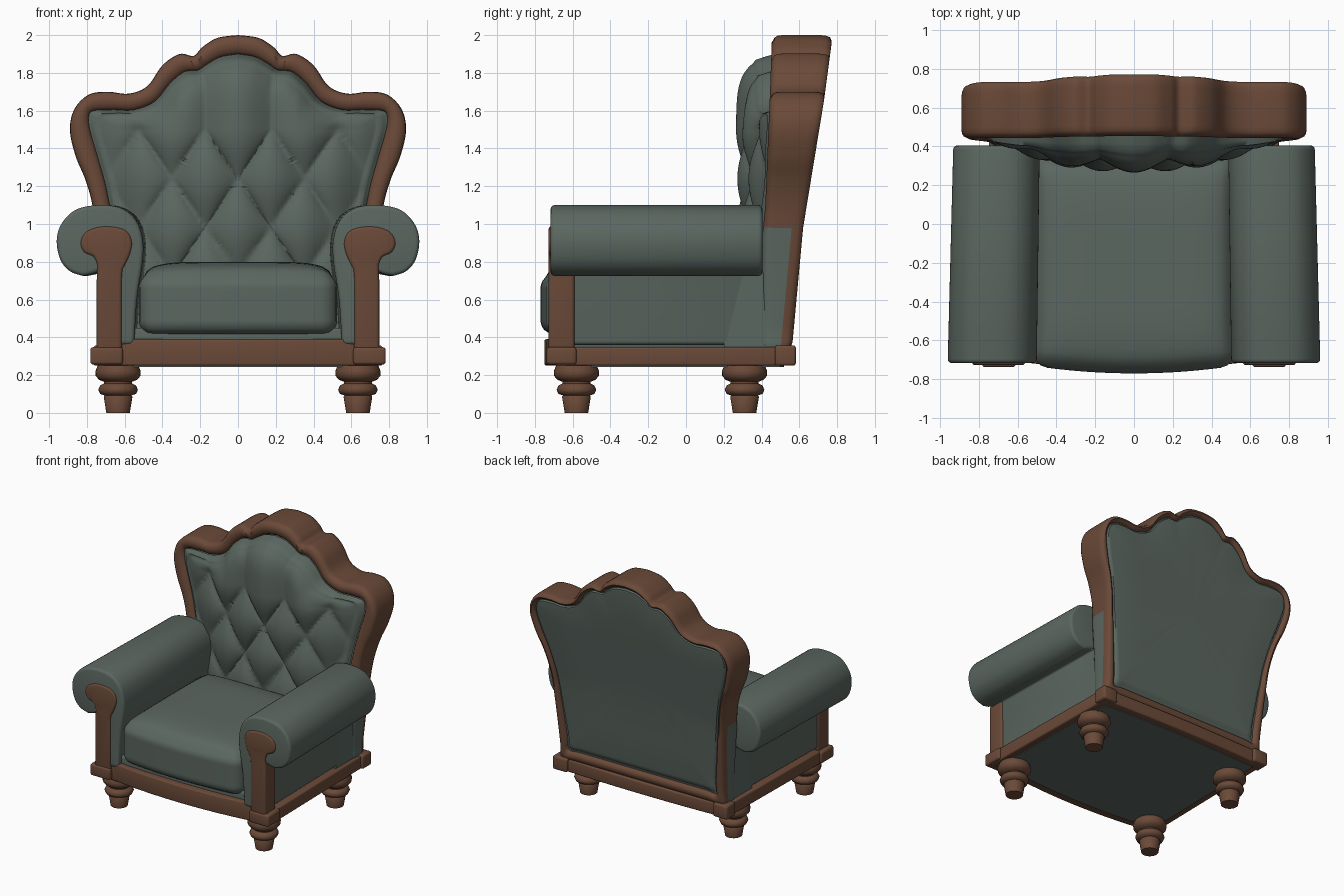
import bpy, bmesh, math
from mathutils import Vector

if "Cube" in bpy.data.objects:
    bpy.data.objects.remove(bpy.data.objects["Cube"])


def material(name, rgb):
    m = bpy.data.materials.new(name)
    m.diffuse_color = (*rgb, 1)
    m.use_nodes = True
    m.node_tree.nodes["Principled BSDF"].inputs["Base Color"].default_value = m.diffuse_color
    return m


GREEN = material("green upholstery", (0.105, 0.135, 0.118))
WOOD = material("brown wood", (0.145, 0.068, 0.040))


def finish(name, bm, mats, bevel=0, angle=40):
    bmesh.ops.recalc_face_normals(bm, faces=bm.faces)
    me = bpy.data.meshes.new(name)
    bm.to_mesh(me)
    bm.free()
    ob = bpy.data.objects.new(name, me)
    bpy.context.collection.objects.link(ob)
    for m in mats:
        me.materials.append(m)
    bpy.ops.object.select_all(action='DESELECT')
    ob.select_set(True)
    bpy.context.view_layer.objects.active = ob
    if bevel:
        b = ob.modifiers.new("bevel", 'BEVEL')
        b.width, b.segments, b.limit_method = bevel, 3, 'ANGLE'
        b.angle_limit = math.radians(40)
        bpy.ops.object.modifier_apply(modifier=b.name)
    bpy.ops.object.shade_smooth_by_angle(angle=math.radians(angle))
    return ob


def smooth(pts, n):
    """Catmull-Rom through points of any dimension."""
    P = [pts[0]] + list(pts) + [pts[-1]]
    out = []
    for i in range(1, len(P) - 2):
        for k in range(n):
            t = k / n
            out.append(tuple(
                0.5 * (2 * b + (c - a) * t + (2 * a - 5 * b + 4 * c - d) * t * t
                       + (3 * b - a - 3 * c + d) * t ** 3)
                for a, b, c, d in zip(*P[i - 1:i + 3])))
    return out + [tuple(pts[-1])]


def prism(name, pts, axis, lo, hi, mat, bevel=0, taper=0):
    """Extrude a 2D outline along y or z."""
    bm = bmesh.new()
    put = (lambda p, h: (p[0], h, p[1])) if axis == 'y' else (lambda p, h: (p[0], p[1], h))
    a, b = ([bm.verts.new(put(p, h)) for p in pts] for h in (lo, hi))
    bm.faces.new(a)
    bm.faces.new(b)
    for i in range(len(pts)):
        j = (i + 1) % len(pts)
        bm.faces.new((a[i], a[j], b[j], b[i]))
    for v in bm.verts:
        v.co.x *= 1 - taper * (v.co.y + 0.7)
    return finish(name, bm, [mat], bevel)


def box(name, x0, x1, y0, y1, z0, z1, mat, bevel=0):
    return prism(name, [(x0, y0), (x1, y0), (x1, y1), (x0, y1)], 'z', z0, z1, mat, bevel)


def loft(bm, rings, pick, closed=True):
    vs = [[bm.verts.new(p) for p in r] for r in rings]
    n = len(vs[0])
    for k in range(len(vs) - 1):
        for i in range(n):
            j = (i + 1) % n
            f = bm.faces.new((vs[k][i], vs[k][j], vs[k + 1][j], vs[k + 1][i]))
            f.material_index = pick(k, f.calc_center_median())
    bm.faces.new(vs[-1]).material_index = pick(len(vs) - 1, None)


def table(z, rows):
    for (a, u), (b, v) in zip(rows, rows[1:]):
        if z < b:
            return u + (v - u) * max(0, (z - a) / (b - a))
    return rows[-1][1]


# Back outline, half: outer x, z and inner x, z
half = smooth([
    (0, .33, 0, .5), (.3, .33, .28, .5), (.6, .33, .5, .5), (.715, .33, .58, .5),
    (.722, .45, .59, .58), (.735, .7, .62, .75), (.755, .98, .66, 1.0), (.775, 1.12, .68, 1.1),
    (.81, 1.24, .705, 1.22), (.86, 1.36, .745, 1.36), (.89, 1.5, .785, 1.5),
    (.865, 1.61, .79, 1.57), (.79, 1.685, .765, 1.6), (.69, 1.70, .66, 1.605),
    (.58, 1.69, .55, 1.605), (.48, 1.73, .44, 1.65), (.40, 1.84, .36, 1.745),
    (.31, 1.90, .285, 1.805), (.235, 1.89, .21, 1.815), (.19, 1.935, .165, 1.845),
    (.11, 1.985, .09, 1.885), (0, 2.0, 0, 1.90)], 6)
loop = half + [(-a, b, -c, d) for a, b, c, d in half[-2:0:-1]]


def y_front(z):
    return table(z, [(.3, .40), (.9, .41), (1.1, .43), (1.7, .455), (2, .465)])


def y_rear(z):
    return table(z, [(.33, .56), (.98, .62), (1.65, .73), (1.95, .77), (2.1, .775)])


def ring(w, yfun, dy, t=1):
    out = []
    for a, b, c, d in loop:
        x, z = (a + (c - a) * w) * t, 1.2 + (b + (d - b) * w - 1.2) * t
        out.append((x, yfun(z) + dy, z))
    return out


# Back frame with rear panel
F, R = y_front, y_rear
rings = [ring(*r) for r in (
    (1.1, F, .04), (.97, F, .015), (.85, F, 0), (.4, F, -.01), (.12, F, .005), (.03, F, .02),
    (0, F, .045), (0, R, -.06), (.03, R, -.03), (.12, R, -.008), (.3, R, 0), (.45, R, -.008),
    (.52, R, -.03), (.6, R, -.03), (.68, R, -.015), (.85, R, -.012),
    (.85, R, -.012, .66), (.85, R, -.012, .33), (.85, R, -.012, .02))]
bm = bmesh.new()
loft(bm, rings, lambda k, c: 0 if k >= 12 or (k <= 6 and c.z < .98) else 1)
finish("back_frame", bm, [GREEN, WOOD], angle=50)


# Tufted back cushion
def cushion_point(x, z, t):
    e = max(0, 1 - (x / .85) ** 2) * max(0, 1 - t ** 8) ** .7
    zz = (min(z, 1.5) - 1.24) / .52
    s = abs(math.sin(math.pi * (x / .35 + zz)) * math.sin(math.pi * (x / .35 - zz)))
    fade = (1 - t ** 5) * (1 if z < 1.5 or abs(x) < .3 else max(.2, 1 - (z - 1.5) * 8))
    y = y_front(z) + .01 - e * (y_front(z) - .255) + .065 * fade * (1 - s ** .55)
    if abs(t - .955) < .008:
        y -= .012
    return (x, y, z)


N = 44
rings = [[cushion_point(c * t, 1.2 + (d - 1.2) * t, t) for a, b, c, d in loop]
         for t in [1 - i / N for i in range(N)]]
bm = bmesh.new()
loft(bm, rings, lambda k, c: 0)
finish("tufted_back_cushion", bm, [GREEN], angle=80)

# Seat cushion: rounded box, crowned on top and bowed at the front
bm = bmesh.new()
bmesh.ops.create_cube(bm, size=2)
bmesh.ops.subdivide_edges(bm, edges=bm.edges[:], cuts=26, use_grid_fill=True)
H, r = Vector((.525, .54, .16)), .075
for v in bm.verts:
    p = v.co.copy()
    q = Vector([p[i] * H[i] for i in range(3)])
    core = Vector([max(-H[i] + r, min(H[i] - r, q[i])) for i in range(3)])
    q = core + (q - core).normalized() * r
    if p.z > 0:
        q.z += .065 * p.z * (1 - p.x ** 6) * (1 - abs(p.y) ** 5)
    q.y -= .04 * (1 - p.x ** 2) * (1 - p.y) / 2
    v.co = q + Vector((0, -.19, .575))
finish("seat_cushion", bm, [GREEN], angle=60)


# Base: bowed wooden rails, dust cover and seat deck
def bow(x, y, d, n=12):
    return [(x * (2 * i / n - 1), y - d * (1 - (2 * i / n - 1) ** 2)) for i in range(n + 1)]


def plan(xf, yf, df, xb, yb, db):
    return bow(xf, yf, df) + bow(-xb, yb, -db)


prism("base_frame", plan(.765, -.69, .05, .745, .555, .02), 'z', .25, .35, WOOD, .012)
prism("front_rail", plan(.66, -.70, .05, .66, -.6, 0), 'z', .25, .39, WOOD, .012)
prism("dust_cover", plan(.71, -.63, .05, .69, .50, .02), 'z', .244, .28, GREEN)
prism("seat_deck", plan(.64, -.67, .03, .6, .45, 0), 'z', .34, .45, GREEN, .015)

# Arms, posts, blocks and legs
arm = smooth([(.55, .36), (.535, .6), (.505, .8), (.505, .92), (.54, 1.02), (.62, 1.085), (.74, 1.1),
              (.86, 1.075), (.935, 1.0), (.96, .91), (.94, .81), (.89, .75), (.82, .725)], 5) \
    + [(.77, .735), (.737, .75), (.735, .36)]
post = [(.615, .26), (.615, .7)] \
    + smooth([(.61, .76), (.575, .83), (.56, .9), (.585, .96), (.65, .985), (.74, .985),
              (.81, .955), (.835, .9), (.815, .85), (.765, .825), (.745, .78)], 3) \
    + [(.748, .7), (.748, .26)]
leg = [(.062, 0), (.076, .085), (.07, .092), (.095, .1), (.105, .122), (.095, .145), (.075, .155),
       (.075, .165), (.1, .175), (.118, .195), (.12, .22), (.11, .245), (.1, .27)]
for side, s in (("right", 1), ("left", -1)):
    prism(side + "_arm", [(s * x, z) for x, z in arm], 'y', -.717, .405, GREEN, .028, .027)
    prism(side + "_arm_post", [(s * x, z) for x, z in post], 'y', -.728, -.59, WOOD, .018)
    box(side + "_side_panel", s * .5, s * .717, .2, .47, .34, .74, GREEN)
    box(side + "_front_block", s * .61, s * .782, -.738, -.58, .256, .348, WOOD, .015)
    box(side + "_rear_block", s * .64, s * .765, .47, .582, .25, .358, WOOD, .015)
    for end, y in (("front", -.58), ("rear", .31)):
        bm = bmesh.new()
        rings = [[(s * .635 + rad * math.cos(a * math.pi / 16), y + rad * math.sin(a * math.pi / 16), z)
                  for a in range(32)] for rad, z in reversed(leg)]
        loft(bm, rings, lambda k, c: 0)
        finish(f"{side}_{end}_leg", bm, [WOOD], angle=50)
